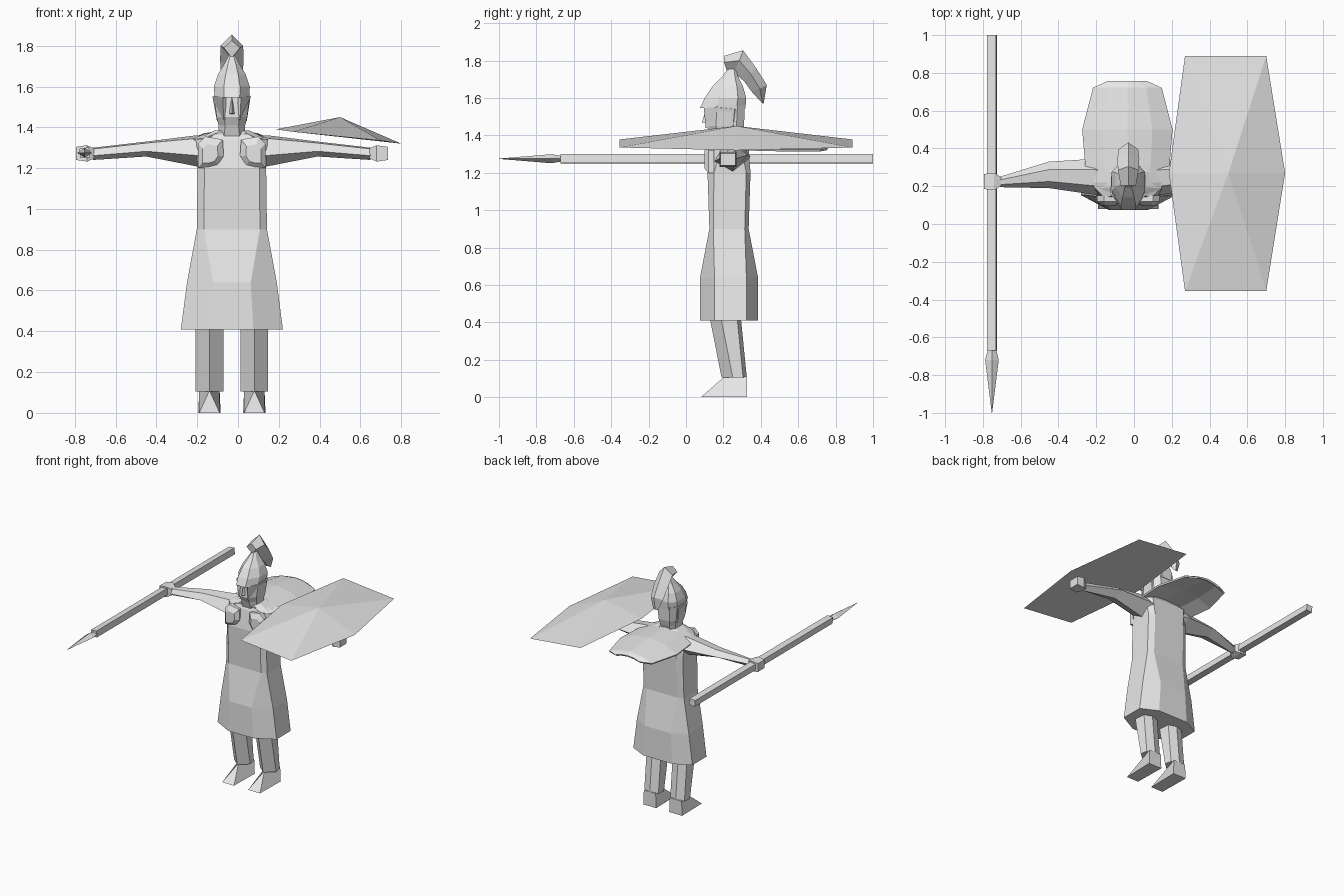
import bpy, bmesh, math

CX = -0.03  # symmetry plane of the figure
grey = bpy.data.materials.new("plain_grey")
grey.diffuse_color = (0.8, 0.8, 0.8, 1)


def build(name, verts, faces):
    """Flat-shaded mesh object with outward normals."""
    bm = bmesh.new()
    vs = [bm.verts.new(v) for v in verts]
    for f in faces:
        bm.faces.new([vs[i] for i in f])
    bmesh.ops.remove_doubles(bm, verts=bm.verts, dist=1e-5)
    bmesh.ops.recalc_face_normals(bm, faces=bm.faces)
    me = bpy.data.meshes.new(name)
    bm.to_mesh(me)
    bm.free()
    me.materials.append(grey)
    ob = bpy.data.objects.new(name, me)
    bpy.context.collection.objects.link(ob)
    return ob


def loft(name, rings):
    """Skin a stack of equal-length rings and cap both ends."""
    n, m = len(rings[0]), len(rings)
    faces = [(r * n + i, r * n + (i + 1) % n, (r + 1) * n + (i + 1) % n, (r + 1) * n + i)
             for r in range(m - 1) for i in range(n)]
    faces += [tuple(range(n)), tuple(range((m - 1) * n, m * n))]
    return build(name, [p for r in rings for p in r], faces)


def octagon(z, w, yf, yb, front=0.6, back=0.6, cf=0.25, cb=0.2):
    """Body cross-section with chamfered corners."""
    d = yb - yf
    pts = [(-w * front, yf), (w * front, yf), (w, yf + cf * d), (w, yb - cb * d),
           (w * back, yb), (-w * back, yb), (-w, yb - cb * d), (-w, yf + cf * d)]
    return [(CX + x, y, z) for x, y in pts]


def both(fn):
    for s, side in ((-1, "right"), (1, "left")):
        fn(s, side)


# Tunic: flared skirt, waist, chest, shoulders
loft("tunic", [
    octagon(0.41, 0.25, 0.075, 0.385, 0.42, 0.5),
    octagon(0.64, 0.22, 0.075, 0.385, 0.42, 0.5),
    octagon(0.90, 0.172, 0.125, 0.335, 0.8, 0.75, 0.1, 0.1),
    octagon(1.20, 0.168, 0.115, 0.345, 0.8, 0.75, 0.15, 0.1),
    octagon(1.34, 0.175, 0.14, 0.335, 0.7, 0.8),
    octagon(1.385, 0.085, 0.16, 0.30)])


def chest_plate(s, side):
    outline = [(0.045, 1.34), (0.04, 1.26), (0.07, 1.215), (0.12, 1.2),
               (0.165, 1.2), (0.165, 1.32), (0.13, 1.355)]
    c = (0.11, 1.26)
    mk = lambda k, y: [(CX + s * (c[0] + (x - c[0]) * k), y, c[1] + (z - c[1]) * k)
                       for x, z in outline]
    loft("chest_plate_" + side, [mk(1, 0.15), mk(1, 0.12), mk(0.6, 0.098)])


def arm(s, side):
    # x offset, y front, y back, z low, z high
    stations = [(0.13, 0.15, 0.34, 1.20, 1.36), (0.18, 0.155, 0.345, 1.21, 1.36),
                (0.42, 0.19, 0.33, 1.257, 1.33), (0.68, 0.195, 0.25, 1.24, 1.30)]
    loft("arm_" + side, [[
        (CX + s * x, yf, zl + 0.35 * (zh - zl)), (CX + s * x, (yf + yb) / 2, zl),
        (CX + s * x, yb, zl + 0.5 * (zh - zl)), (CX + s * x, yb - 0.3 * (yb - yf), zh),
        (CX + s * x, yf + 0.25 * (yb - yf), zh - 0.1 * (zh - zl))]
        for x, yf, yb, zl, zh in stations])
    # closed fist
    loft("fist_" + side, [[
        (CX + s * x, 0.225 + a * w, 1.272 + b * h)
        for a, b in ((-1, -1), (1, -1), (1, 1), (-1, 1))]
        for x, w, h in ((0.675, 0.025, 0.025), (0.71, 0.045, 0.04), (0.765, 0.04, 0.032))])


def leg(s, side):
    c = CX + s * 0.11
    loft("leg_" + side, [[
        (c, yf, z), (c + 0.068, yf + 0.06, z), (c + 0.06, yb - 0.02, z), (c, yb, z),
        (c - 0.06, yb - 0.02, z), (c - 0.068, yf + 0.06, z)]
        for z, yf, yb in ((0.105, 0.19, 0.325), (0.46, 0.12, 0.29))])
    # wedge-shaped foot
    build("foot_" + side, [
        (c - 0.05, 0.08, 0), (c + 0.05, 0.08, 0), (c + 0.055, 0.325, 0), (c - 0.055, 0.325, 0),
        (c, 0.205, 0.11), (c + 0.05, 0.325, 0.11), (c - 0.05, 0.325, 0.11)],
        [(0, 1, 2, 3), (0, 1, 4), (1, 2, 5, 4), (0, 4, 6, 3), (2, 3, 6, 5), (4, 5, 6)])


def cheek_guard(s, side):
    loft("cheek_guard_" + side, [[
        (CX + s * (x - t), y + t, z) for x, y, z in (
            (0.045, 0.095, 1.55), (0.095, 0.16, 1.55), (0.09, 0.26, 1.54),
            (0.073, 0.25, 1.43), (0.04, 0.105, 1.44))] for t in (0, 0.015)])


for part in (chest_plate, arm, leg, cheek_guard):
    both(part)

# Head and neck
loft("head", [
    octagon(1.35, 0.065, 0.15, 0.28), octagon(1.41, 0.065, 0.13, 0.30, 0.5),
    octagon(1.45, 0.075, 0.11, 0.31, 0.5), octagon(1.56, 0.088, 0.115, 0.315, 0.5)])
build("nose", [(CX - 0.015, 0.115, 1.465), (CX + 0.015, 0.115, 1.465), (CX, 0.085, 1.47),
               (CX, 0.11, 1.55)], [(0, 1, 2), (0, 2, 3), (1, 3, 2), (0, 3, 1)])

# Helmet with projecting brim
loft("helmet", [
    octagon(1.545, 0.085, 0.075, 0.318, 0.45, 0.5, 0.35),
    octagon(1.60, 0.088, 0.10, 0.322, 0.45, 0.5, 0.35),
    octagon(1.66, 0.068, 0.14, 0.305, 0.45, 0.5, 0.35),
    octagon(1.71, 0.038, 0.19, 0.28, 0.5, 0.5),
    octagon(1.755, 0.014, 0.225, 0.265, 0.5, 0.5)])

# Crest: outer ridge, two sides and inner edge along a bent path
crest = [((0.205, 1.825), (0.203, 1.79), (0.22, 1.74), 0.04),
         ((0.305, 1.855), (0.285, 1.80), (0.255, 1.735), 0.055),
         ((0.375, 1.76), (0.345, 1.73), (0.31, 1.69), 0.058),
         ((0.432, 1.67), (0.395, 1.65), (0.35, 1.635), 0.052),
         ((0.415, 1.57), (0.41, 1.57), (0.40, 1.58), 0.02)]
loft("helmet_crest", [[(CX, *o), (CX + w, *m), (CX, *i), (CX - w, *m)]
                      for o, m, i, w in crest])

# Cape spreading behind the shoulders: y, half width, centre height, edge height
cols = (-1, -0.55, 0, 0.55, 1)
rows = [(0.15, 0.13, 1.375, 1.34), (0.22, 0.20, 1.38, 1.335), (0.30, 0.22, 1.385, 1.325),
        (0.50, 0.237, 1.385, 1.32), (0.72, 0.18, 1.36, 1.32), (0.755, 0.10, 1.345, 1.325)]
n = len(cols)
cape = build("cape",
             [(CX - 0.005 + w * c, y, zc + (zs - zc) * c * c) for y, w, zc, zs in rows for c in cols],
             [(r * n + i, r * n + i + 1, (r + 1) * n + i + 1, (r + 1) * n + i)
              for r in range(len(rows) - 1) for i in range(n - 1)])
solid = cape.modifiers.new("thickness", 'SOLIDIFY')
solid.thickness = 0.012
solid.offset = 0

# Shield: shallow six-sided pyramid with a flat back
build("shield", [
    (0.27, 0.89, 1.378), (0.70, 0.89, 1.335), (0.80, 0.27, 1.32),
    (0.70, -0.355, 1.335), (0.27, -0.355, 1.378), (0.185, 0.27, 1.39), (0.50, 0.27, 1.45)],
    [(i, (i + 1) % 6, 6) for i in range(6)] + [(0, 1, 2, 5), (2, 3, 4, 5)])


def bar(name, stations, turn):
    """Four-sided bar along y: (y, half width in x, half height in z)."""
    ring = [(math.cos(turn + k * math.pi / 2), math.sin(turn + k * math.pi / 2)) for k in range(4)]
    loft(name, [[(-0.752 + a * w, y, 1.275 + b * h) for a, b in ring] for y, w, h in stations])


# Spear held level
bar("spear_shaft", [(-0.67, 0.034, 0.034), (1.0, 0.034, 0.034)], math.radians(50))
bar("spear_head", [(-0.65, 0.018, 0.012), (-0.72, 0.036, 0.024), (-1.0, 0.001, 0.001)], 0)
